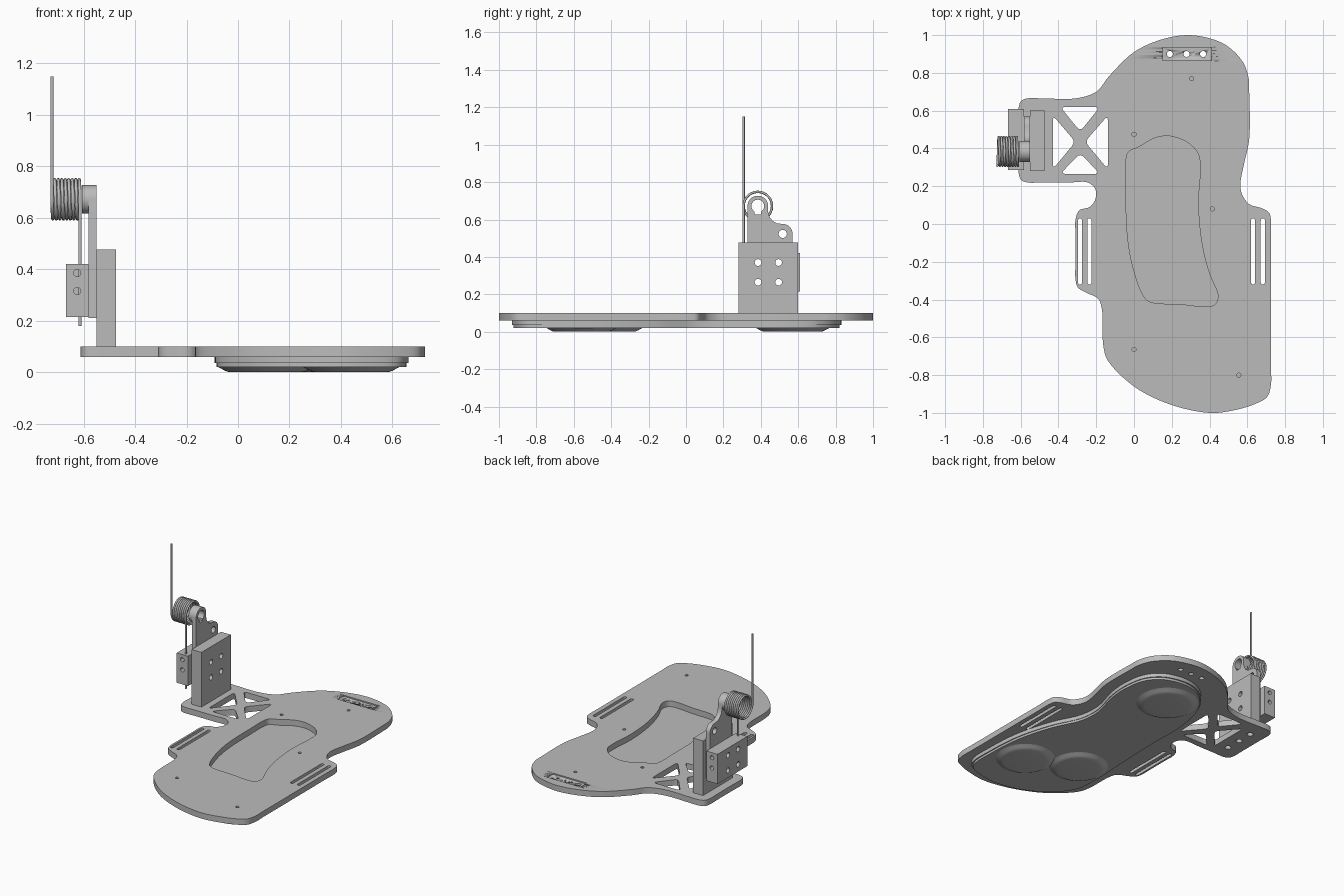
import bpy, bmesh, math
from mathutils import Vector, Matrix

if "Cube" in bpy.data.objects:
    bpy.data.objects.remove(bpy.data.objects["Cube"])

grey = bpy.data.materials.new("grey metal")
grey.diffuse_color = (0.5, 0.5, 0.5, 1)
grey.use_nodes = True
grey.node_tree.nodes["Principled BSDF"].inputs["Base Color"].default_value = grey.diffuse_color


def smooth_loop(pts, steps=6):
    """Closed centripetal spline through a few points."""
    p = [Vector(q) for q in pts]
    out, n = [], len(p)
    for i in range(n):
        a, b, c, d = (p[(i + k - 1) % n] for k in range(4))
        t1 = (b - a).length ** 0.5
        t2 = t1 + (c - b).length ** 0.5
        t3 = t2 + (d - c).length ** 0.5
        for s in range(steps):
            t = t1 + (t2 - t1) * s / steps
            a1 = a.lerp(b, t / t1)
            a2 = b.lerp(c, (t - t1) / (t2 - t1))
            a3 = c.lerp(d, (t - t2) / (t3 - t2))
            b1 = a1.lerp(a2, t / t2)
            b2 = a2.lerp(a3, (t - t1) / (t3 - t1))
            out.append(tuple(b1.lerp(b2, (t - t1) / (t2 - t1))))
    return out


def arc(cx, cy, r, a0=0, a1=360, n=20):
    m = n if abs(a1 - a0) == 360 else n + 1
    ang = [math.radians(a0 + (a1 - a0) * i / n) for i in range(m)]
    return [(cx + r * math.cos(a), cy + r * math.sin(a)) for a in ang]


def slot(x, y0, y1, r):
    return arc(x, y1 - r, r, 0, 180, 8) + arc(x, y0 + r, r, 180, 360, 8)


def rounded(pts, d):
    """Polygon with softened corners."""
    out = []
    for i, q in enumerate(pts):
        b = Vector(q)
        a = b + (Vector(pts[i - 1]) - b).normalized() * d
        c = b + (Vector(pts[(i + 1) % len(pts)]) - b).normalized() * d
        for k in range(5):
            t = k / 4
            out.append(tuple(a.lerp(b, t).lerp(b.lerp(c, t), t)))
    return out


def rect(x0, y0, x1, y1):
    return [(x0, y0), (x1, y0), (x1, y1), (x0, y1)]


def finish(name, me, angle=30):
    me.materials.clear()
    me.materials.append(grey)
    ob = bpy.data.objects.new(name, me)
    bpy.context.collection.objects.link(ob)
    bpy.ops.object.select_all(action='DESELECT')
    ob.select_set(True)
    bpy.context.view_layer.objects.active = ob
    bpy.ops.object.shade_smooth_by_angle(angle=math.radians(angle))
    return ob


def curve_mesh(cu):
    tmp = bpy.data.objects.new("tmp", cu)
    bpy.context.collection.objects.link(tmp)
    bpy.context.view_layer.update()
    me = bpy.data.meshes.new_from_object(tmp.evaluated_get(bpy.context.evaluated_depsgraph_get()))
    bpy.data.objects.remove(tmp)
    return me


def add_spline(cu, pts, cyclic):
    sp = cu.splines.new('POLY')
    sp.points.add(len(pts) - 1)
    for p, q in zip(sp.points, pts):
        p.co = (*q, 1) if len(q) == 3 else (*q, 0, 1)
    sp.use_cyclic_u = cyclic


def extrude(name, loops, lo, hi, axis='Z'):
    """First loop is the outline, the others are holes. axis X uses (y, z) loops."""
    cu = bpy.data.curves.new(name, 'CURVE')
    cu.dimensions, cu.fill_mode, cu.extrude = '2D', 'BOTH', (hi - lo) / 2
    for l in loops:
        add_spline(cu, l, True)
    me = curve_mesh(cu)
    me.transform(Matrix.Translation((0, 0, (lo + hi) / 2)))
    if axis == 'X':
        me.transform(Matrix(((0, 0, 1, 0), (1, 0, 0, 0), (0, 1, 0, 0), (0, 0, 0, 1))))
    bm = bmesh.new()
    bm.from_mesh(me)
    bmesh.ops.remove_doubles(bm, verts=bm.verts, dist=1e-5)
    bmesh.ops.recalc_face_normals(bm, faces=bm.faces)
    bm.to_mesh(me)
    bm.free()
    return finish(name, me)


def cut(ob, cutter):
    m = ob.modifiers.new("cut", 'BOOLEAN')
    m.operation, m.solver, m.object = 'DIFFERENCE', 'EXACT', cutter
    bpy.context.view_layer.objects.active = ob
    bpy.ops.object.modifier_apply(modifier=m.name)
    bpy.data.objects.remove(cutter)


# base plate with strap slots, truss cutouts, screw holes and centre pocket
outline = smooth_loop([
    (.28, 1), (.40, .983), (.49, .945), (.575, .86), (.607, .77), (.61, .70), (.61, .45), (.583, .32),
    (.563, .21), (.573, .155), (.61, .105), (.68, .082), (.715, .06), (.725, .02), (.725, -.1),
    (.725, -.75), (.725, -.85), (.705, -.915), (.64, -.953), (.52, -.988), (.40, -1), (.19, -.955),
    (0, -.86), (-.14, -.72), (-.163, -.64), (-.17, -.45), (-.19, -.395), (-.25, -.365), (-.298, -.335),
    (-.31, -.29), (-.31, -.2), (-.31, -.05), (-.31, .02), (-.29, .072), (-.235, .09), (-.205, .13),
    (-.205, .185), (-.245, .22), (-.34, .22), (-.48, .22), (-.565, .22), (-.597, .233), (-.61, .265),
    (-.61, .36), (-.61, .52), (-.61, .62), (-.597, .652), (-.565, .665), (-.48, .665), (-.31, .665),
    (-.20, .70), (-.13, .785), (0, .91), (.14, .975)])
pocket = smooth_loop([
    (-.03, .38), (.03, .41), (.11, .455), (.19, .465), (.285, .43), (.34, .37), (.35, .29), (.34, .11),
    (.36, -.11), (.40, -.265), (.445, -.38), (.43, -.425), (.39, -.437), (.25, -.425), (.085, -.412),
    (.05, -.38), (-.01, -.21), (-.037, -.03), (-.042, .19), (-.042, .34)])
holes = [pocket]
holes += [slot(x, -.32, .03, .011) for x in (-.286, -.236, .63, .682)]
holes += [rounded(t, .03) for t in (
    [(-.39, .62), (-.18, .62), (-.285, .49)], [(-.39, .265), (-.18, .265), (-.285, .375)],
    [(-.43, .575), (-.43, .29), (-.31, .435)], [(-.138, .575), (-.138, .29), (-.26, .435)])]
holes += [arc(x, .9, .016) for x in (.19, .278, .366)]
holes += [arc(x, y, .011, n=12) for x, y in ((.305, .77), (0, .475), (.415, .08), (0, -.665), (.555, -.8))]
holes += [arc(-.51, y, .02) for y in (.33, .44, .55)]
plate = extrude("base_plate", [outline] + holes, .06, .10)
cut(plate, extrude("recess_cutter", [rect(.15, .865, .41, .935)], .092, .12))

# sole pan under the plate, in two steps
pan = smooth_loop([
    (.28, .83), (.42, .79), (.5, .70), (.53, .55), (.52, .40), (.47, .2), (.48, .05), (.57, -.15),
    (.64, -.40), (.66, -.65), (.655, -.82), (.62, -.88), (.5, -.92), (.38, -.93), (.2, -.89),
    (.03, -.79), (-.07, -.66), (-.09, -.5), (-.08, -.2), (-.07, .1), (-.07, .4), (-.02, .62),
    (.06, .74), (.16, .81)])
extrude("sole_pan", [pan], .035, .06)
inner = [(.285 + (x - .285) * .98, -.05 + (y + .05) * .99) for x, y in pan]
extrude("sole_pan_bottom", [inner], .02, .035)


# low round pads on the underside
def pad(name, cx, cy, r):
    bm = bmesh.new()
    prev = None
    for f, z in ((1, .021), (.95, .017), (.87, .008), (.8, .002), (.72, 0)):
        ring = [bm.verts.new((x, y, z)) for x, y in arc(cx, cy, r * f, n=48)]
        if prev:
            for i in range(48):
                bm.faces.new((prev[i - 1], ring[i - 1], ring[i], prev[i]))
        prev = ring
    bm.faces.new(prev)
    bmesh.ops.recalc_face_normals(bm, faces=bm.faces)
    me = bpy.data.meshes.new(name)
    bm.to_mesh(me)
    bm.free()
    ob = finish(name, me)
    if sum(p.normal.z for p in me.polygons) > 0:
        me.flip_normals()
    return ob


pad("heel_pad", .2, .57, .2)
pad("toe_pad_inner", .11, -.42, .19)
pad("toe_pad_outer", .44, -.56, .19)

# upright, swing arm and clamp block share four bolt holes
bolts = [arc(y, z, .018) for y in (.385, .495) for z in (.265, .37)]
extrude("upright", [rect(.28, .10, .60, .477)] + bolts, -.55, -.475, 'X')

CY, CZ = .384, .672
keyhole = arc(CY, CZ, .034, -60, 240, 24) + [(CY - .017, CZ - .044), (CY + .017, CZ - .044)]
arm = ([(.329, .21)] + arc(CY, CZ, .055, 180, 0, 20) + [(.439, .64), (.446, .615), (.462, .594), (.485, .58)]
       + arc(.517, .523, .053, 90, 0, 10) + [(.57, .21)])
extrude("swing_arm", [arm, keyhole, arc(.517, .523, .022)] + bolts, -.582, -.55, 'X')
extrude("spring_boss", [arc(CY, CZ, .055, n=32), keyhole], -.607, -.582, 'X')

block = extrude("clamp_block", [rect(.285, .215, .61, .42)] + bolts, -.668, -.582, 'X')
for y in (.285, .61):
    for z in (.315, .385):
        bpy.ops.mesh.primitive_cylinder_add(vertices=20, radius=.014, depth=.09, location=(-.625, y, z),
                                            rotation=(math.pi / 2, 0, 0))
        cut(block, bpy.context.object)

# coil spring with a tall upper leg and a lower leg through the clamp block
R, TURNS, SEG = .076, 8, 28
path = [(-.723, CY - R, 1.15)]
for i in range(TURNS * SEG + 1):
    a = math.pi + 2 * math.pi * i / SEG
    path.append((-.723 + .109 * i / (TURNS * SEG), CY + R * math.cos(a), CZ + R * math.sin(a)))
path.append((-.614, CY - R, .18))
wire = bpy.data.curves.new("spring", 'CURVE')
wire.dimensions, wire.bevel_depth, wire.bevel_resolution, wire.use_fill_caps = '3D', .0065, 2, True
add_spline(wire, path, False)
finish("spring", curve_mesh(wire), 50)
